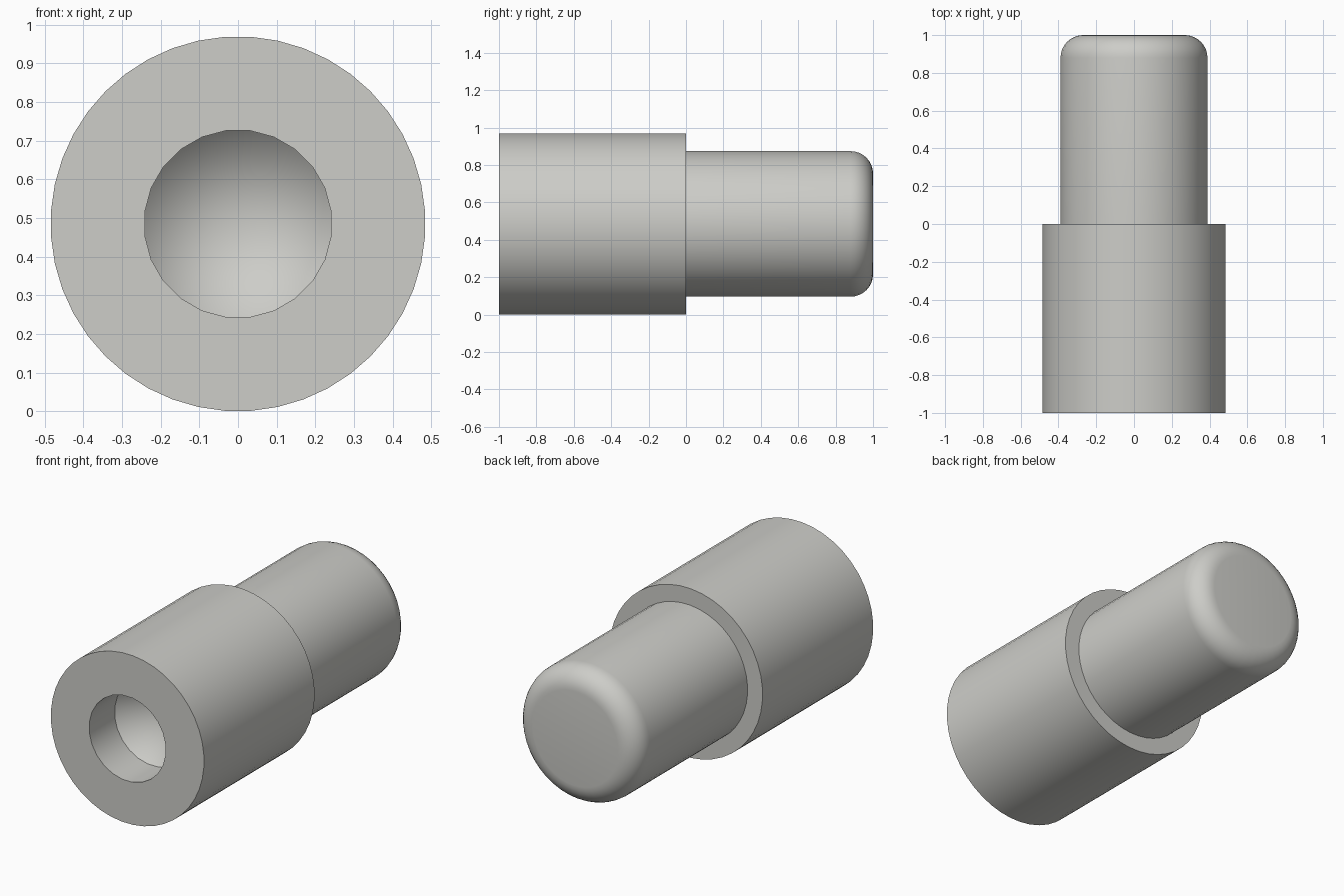
import bpy, bmesh, math

if "Cube" in bpy.data.objects:
    bpy.data.objects.remove(bpy.data.objects["Cube"])

CZ = 0.485          # height of the long axis
R_BODY, R_NECK, R_BORE = 0.485, 0.39, 0.243
BORE_DEPTH, CONE_DEPTH, FILLET = 0.23, 0.243, 0.12

metal = bpy.data.materials.new("warm_light_grey")
metal.diffuse_color = (0.61, 0.61, 0.58, 1)
metal.use_nodes = True
metal.node_tree.nodes["Principled BSDF"].inputs["Base Color"].default_value = metal.diffuse_color


def ring(bm, r, y, n):
    """Circle of n vertices around the y axis, with a flat edge at each side."""
    pts = [(i + 0.5) * math.tau / n for i in range(n)]
    return [bm.verts.new((r * math.cos(a), y, CZ + r * math.sin(a))) for a in pts]


def skin(bm, rings):
    """Quads between successive rings."""
    for a, b in zip(rings, rings[1:]):
        for i in range(len(a)):
            j = (i + 1) % len(a)
            bm.faces.new((a[i], a[j], b[j], b[i]))


def annulus(bm, outer, inner):
    """Flat face between two circles with different side counts."""
    edges = []
    for loop in (outer, inner):
        for i, v in enumerate(loop):
            w = loop[(i + 1) % len(loop)]
            edges.append(bm.edges.get((v, w)) or bm.edges.new((v, w)))
    bmesh.ops.triangle_fill(bm, use_beauty=True, edges=edges, normal=(0, 1, 0))


bm = bmesh.new()

# thick body
body = [ring(bm, R_BODY, y, 44) for y in (-1, 0)]
skin(bm, body)

# narrower neck with a rounded end
neck = [ring(bm, R_NECK, 0, 44)]
for k in range(9):
    a = k / 8 * math.pi / 2
    neck.append(ring(bm, R_NECK - FILLET * (1 - math.cos(a)),
                     1 - FILLET * (1 - math.sin(a)), 44))
skin(bm, neck)
bm.faces.new(neck[-1])

# blind bore with a conical bottom
bore = [ring(bm, R_BORE, y, 24) for y in (-1, -1 + BORE_DEPTH)]
skin(bm, bore)
tip = bm.verts.new((0, -1 + BORE_DEPTH + CONE_DEPTH, CZ))
for i in range(24):
    bm.faces.new((bore[1][i], bore[1][(i + 1) % 24], tip))

# front face and shoulder
annulus(bm, body[0], bore[0])
annulus(bm, body[1], neck[0])

bmesh.ops.recalc_face_normals(bm, faces=bm.faces[:])
mesh = bpy.data.meshes.new("stepped_pin")
bm.to_mesh(mesh)
bm.free()
mesh.materials.append(metal)

pin = bpy.data.objects.new("stepped_pin", mesh)
bpy.context.collection.objects.link(pin)
bpy.context.view_layer.objects.active = pin
pin.select_set(True)
bpy.ops.object.shade_smooth_by_angle(angle=math.radians(30))
